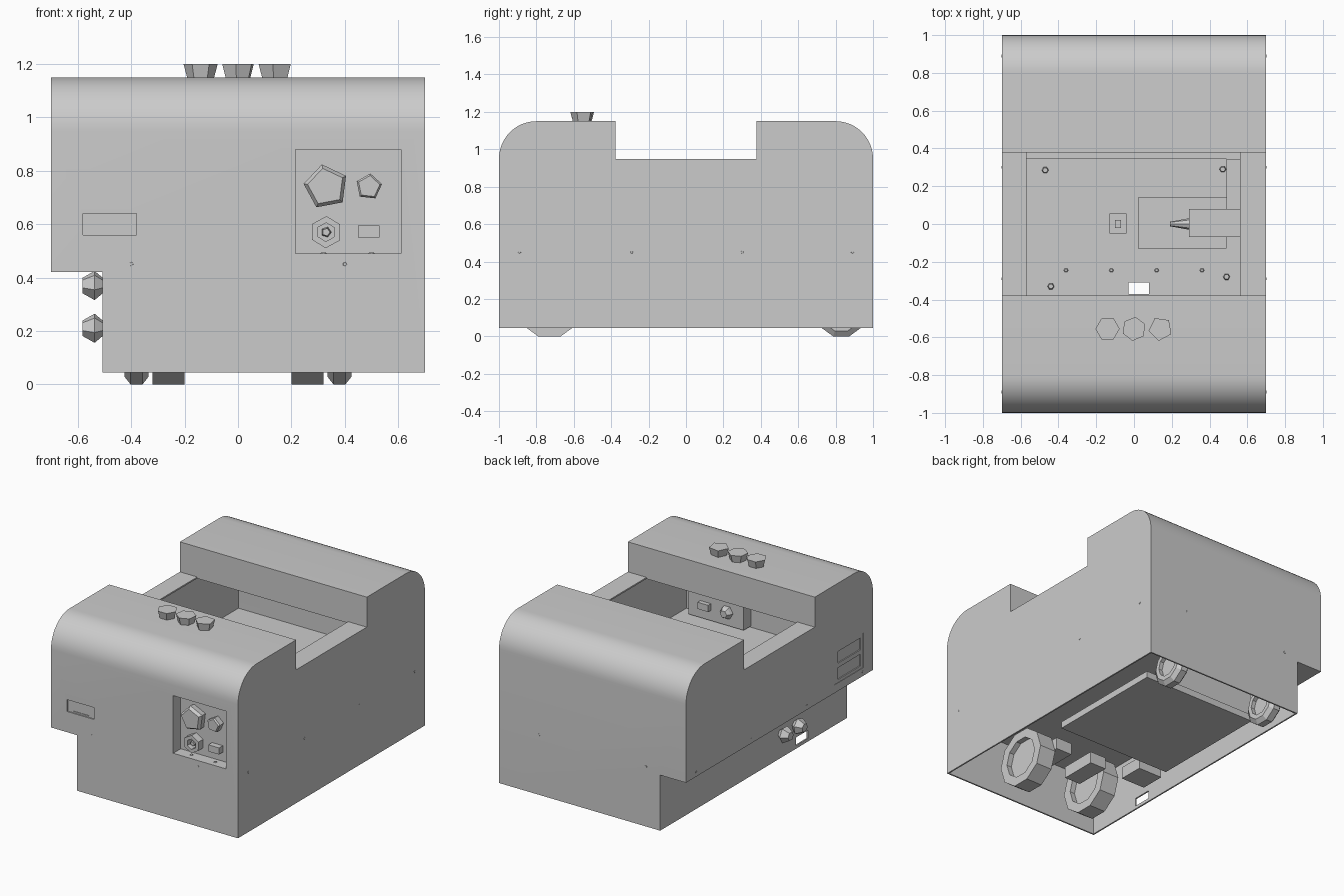
import bpy, bmesh, math
from mathutils import Matrix

if "Cube" in bpy.data.objects:
    bpy.data.objects.remove(bpy.data.objects["Cube"], do_unlink=True)

grey = bpy.data.materials.new("light_grey")
grey.use_nodes = True
grey.diffuse_color = (0.6, 0.6, 0.6, 1)
grey.node_tree.nodes["Principled BSDF"].inputs["Base Color"].default_value = (0.6, 0.6, 0.6, 1)


def finish(name, bm):
    bmesh.ops.recalc_face_normals(bm, faces=bm.faces)
    mesh = bpy.data.meshes.new(name)
    bm.to_mesh(mesh)
    bm.free()
    mesh.materials.append(grey)
    ob = bpy.data.objects.new(name, mesh)
    bpy.context.collection.objects.link(ob)
    return ob


def box(name, x, y, z):
    """Box from (min, max) ranges."""
    bm = bmesh.new()
    bmesh.ops.create_cube(bm, size=1)
    for v in bm.verts:
        v.co = [r[0] if c < 0 else r[1] for c, r in zip(v.co, (x, y, z))]
    return finish(name, bm)


def prism(name, profile, x0, x1):
    """Extrude a (y, z) profile along x."""
    bm = bmesh.new()
    face = bm.faces.new([bm.verts.new((x0, y, z)) for y, z in profile])
    out = bmesh.ops.extrude_face_region(bm, geom=[face])
    bmesh.ops.translate(bm, vec=(x1 - x0, 0, 0),
                        verts=[g for g in out["geom"] if isinstance(g, bmesh.types.BMVert)])
    return finish(name, bm)


AXIS = {"z": Matrix.Identity(4),
        "x": Matrix.Rotation(math.pi / 2, 4, 'Y'),
        "-x": Matrix.Rotation(-math.pi / 2, 4, 'Y'),
        "y": Matrix.Rotation(-math.pi / 2, 4, 'X'),
        "-y": Matrix.Rotation(math.pi / 2, 4, 'X')}


def lathe(name, profile, sides, loc, axis="z", turn=0.0, closed=False):
    """Spin a (radius, height) profile round an axis; open ends get capped."""
    bm = bmesh.new()
    rings = [[bm.verts.new((r * math.cos(turn + math.tau * i / sides),
                            r * math.sin(turn + math.tau * i / sides), h))
              for i in range(sides)] for r, h in profile]
    pairs = list(zip(rings, rings[1:])) + ([(rings[-1], rings[0])] if closed else [])
    for a, b in pairs:
        for i in range(sides):
            j = (i + 1) % sides
            bm.faces.new((a[i], a[j], b[j], b[i]))
    if not closed:
        bm.faces.new(rings[0])
        bm.faces.new(rings[-1])
    bm.transform(Matrix.Translation(loc) @ AXIS[axis])
    return finish(name, bm)


def cut(target, *cutters):
    """Subtract cutters and remove them."""
    bpy.context.view_layer.objects.active = target
    for c in cutters:
        c.hide_render = True
        mod = target.modifiers.new("cut", 'BOOLEAN')
        mod.operation, mod.solver, mod.object = 'DIFFERENCE', 'EXACT', c
        bpy.ops.object.modifier_apply(modifier=mod.name)
        bpy.data.objects.remove(c, do_unlink=True)


def hood_profile(inset, bottom):
    """Side outline: two rounded hoods with a saddle between them."""
    r = 0.2 - inset
    arc = [(0.8 + r * math.cos(a), 0.95 + r * math.sin(a))
           for a in (math.pi / 2 * i / 12 for i in range(13))]
    half = [(1 - inset, bottom)] + arc + [(0.378 + inset, 1.15 - inset), (0.378 + inset, 0.947 - inset)]
    return half + [(-y, z) for y, z in reversed(half)]


# Hollow body shell with undercut side, open bottom and top opening
shell = prism("body_shell", hood_profile(0, 0.044), -0.7, 0.7)
cut(shell,
    box("undercut", (-0.8, -0.507), (-1.1, 1.1), (0, 0.42)),
    prism("upper_cavity", hood_profile(0.01, 0.43), -0.69, 0.69),
    box("lower_cavity", (-0.497, 0.69), (-0.99, 0.99), (0, 0.6)),
    box("top_opening", (-0.57, 0.56), (-0.378, 0.378), (0.9, 0.947)),
    box("panel_opening", (0.215, 0.61), (-1.1, -0.95), (0.49, 0.88)),
    box("display_opening", (-0.58, -0.38), (-1.1, -0.95), (0.56, 0.64)),
    box("side_panel_inset", (-0.8, -0.697), (-0.9, -0.59), (0.475, 0.71)),
    box("cable_slot", (-0.55, -0.45), (-0.58, -0.45), (0.065, 0.12)))
bpy.ops.object.select_all(action='DESELECT')
shell.select_set(True)
bpy.context.view_layer.objects.active = shell
bpy.ops.object.shade_smooth_by_angle(angle=math.radians(30))

# Two windows in the side panel
cut(shell, *[box("window", (-0.8, -0.65), (-0.87, -0.63), (z, z + 0.08)) for z in (0.495, 0.605)])
box("side_window_back", (-0.69, -0.68), (-0.9, -0.59), (0.475, 0.71))

# Recessed control panel
tray = box("control_panel_tray", (0.205, 0.62), (-0.99, -0.91), (0.48, 0.89))
cut(tray, box("tray_cavity", (0.215, 0.61), (-1.1, -0.92), (0.49, 0.88)))
lathe("large_dial", [(0.08, 0), (0.085, 0.04), (0.07, 0.06)], 5, (0.33, -0.92, 0.74), "-y", 0.5)
lathe("small_dial", [(0.048, 0), (0.05, 0.04), (0.042, 0.05)], 5, (0.49, -0.92, 0.74), "-y", 0.2)
lathe("round_socket", [(0.06, 0), (0.06, 0.05), (0.035, 0.05), (0.035, 0)], 6,
      (0.33, -0.92, 0.57), "-y", 0.5, closed=True)
lathe("socket_pin", [(0.02, 0), (0.015, 0.04)], 5, (0.33, -0.92, 0.57), "-y")
box("rocker_switch", (0.45, 0.53), (-0.96, -0.915), (0.55, 0.595))
for x in (0.32, 0.5):
    lathe("tray_screw", [(0.012, 0), (0.009, 0.004)], 6, (x, -0.955, 0.49))

# Connector stubs on the back of the control panel
lathe("socket_stub", [(0.045, 0), (0.04, 0.02), (0.025, 0.04)], 6, (0.33, -0.91, 0.57), "y")
box("switch_stub", (0.45, 0.53), (-0.91, -0.88), (0.55, 0.595))

# Small display set into the front wall
box("display_plate", (-0.59, -0.37), (-0.992, -0.98), (0.55, 0.65))
box("display_bar", (-0.54, -0.42), (-0.996, -0.99), (0.567, 0.572))

# Top knobs, flaring upwards
for i, x in enumerate((-0.14, 0, 0.14)):
    lathe("top_knob", [(0.048, 1.14), (0.064, 1.2)], (6, 6, 5)[i], (x, -0.555, 0), turn=0.4 * i)

# Connectors on the undercut wall
for y in (-0.29, -0.44):
    for z in (0.21, 0.37):
        lathe("side_connector", [(0.03, 0), (0.056, 0.03), (0.03, 0.075)], 6,
              (-0.507, y, z), "-x", y * 9)

# Inner deck with a cable hole
deck = box("deck", (-0.69, 0.69), (-0.99, 0.99), (0.43, 0.47))
cut(deck, box("cable_hole", (-0.03, 0.08), (-0.37, -0.31), (0.3, 0.6)))
box("deck_board", (0.02, 0.49), (-0.13, 0.14), (0.47, 0.49))
box("deck_switch", (-0.13, -0.04), (-0.05, 0.055), (0.47, 0.54))
box("switch_lever", (-0.1, -0.07), (-0.02, 0.02), (0.54, 0.57))
box("motor_body", (0.29, 0.69), (-0.07, 0.08), (0.49, 0.62))
lathe("motor_shaft", [(0.03, 0), (0.012, 0.1)], 8, (0.29, 0, 0.56), "-x")
box("motor_bracket", (0.49, 0.69), (0.08, 0.345), (0.47, 0.5))
box("deck_rail", (-0.57, 0.56), (0.345, 0.378), (0.47, 0.49))
for x in (-0.36, -0.12, 0.12, 0.36):
    lathe("deck_screw", [(0.012, 0), (0.008, 0.008)], 6, (x, -0.245, 0.47))
for x, y in ((-0.44, -0.33), (0.49, -0.28), (-0.47, 0.285), (0.47, 0.29)):
    lathe("deck_post", [(0.018, 0), (0.014, 0.03)], 6, (x, y, 0.47))

# Underside tray hung from a rear plate, drive motors and connector block
box("battery_tray", (-0.43, 0.43), (-0.2, 0.64), (0.12, 0.165))
box("tray_mount", (-0.43, 0.3), (0.62, 0.63), (0.165, 0.43))
for s in (-1, 1):
    box("drive_motor", sorted((s * 0.08, s * 0.2)), (-0.77, -0.52), (0.2, 0.28))
box("connector_block", (-0.45, -0.27), (-0.44, -0.27), (0.12, 0.2))

# Wheels: large front pair, small rear pair
for s in (-1, 1):
    for name, x, y, r, bore, w, chamfer in (("front_wheel", 0.26, -0.73, 0.195, 0.135, 0.06, 0),
                                            ("rear_wheel", 0.38, 0.83, 0.14, 0.08, 0.045, 0.03)):
        centre = (s * x, y, r * math.cos(math.pi / 10))
        lathe(name, [(bore, -w), (r - chamfer, -w), (r, -w / 2), (r, w / 2),
                     (r - chamfer, w), (bore, w)], 10, centre, "x", math.pi / 10, closed=True)
        lathe(name + "_hub", [(bore, -w * 0.4), (bore, w * 0.4)], 10, centre, "x", math.pi / 10)
    box("rear_wheel_mount", sorted((s * 0.35, s * 0.41)), (0.8, 0.86), (0.24, 0.43))

# Screws along the deck line
for y in (-0.89, -0.29, 0.3, 0.89):
    for x, axis in ((0.698, "x"), (-0.698, "-x")):
        lathe("side_screw", [(0.01, 0), (0.007, 0.003)], 5, (x, y, 0.45), axis)
for x in (-0.4, 0.4):
    for y, axis in ((-0.998, "-y"), (0.998, "y")):
        lathe("end_screw", [(0.01, 0), (0.007, 0.003)], 5, (x, y, 0.45), axis)
